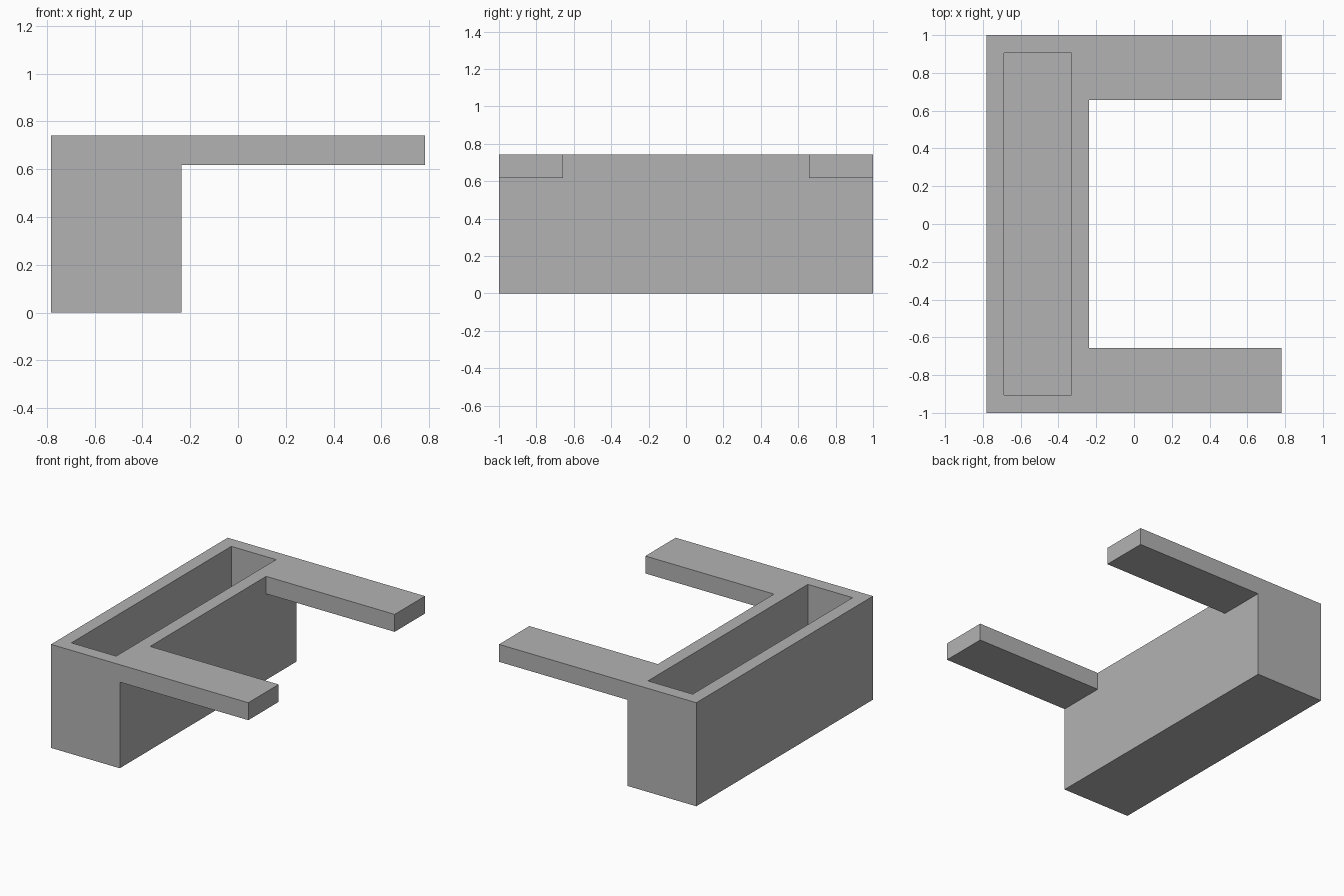
import bpy
import bmesh
from mathutils import Vector

if "Cube" in bpy.data.objects:
    bpy.data.objects.remove(bpy.data.objects["Cube"], do_unlink=True)

# Overall sizes
BACK_X, BODY_X, ARM_X = -0.782, -0.237, 0.782
HALF_Y, ARM_Y = 1.0, 0.657
TOP_Z, ARM_Z = 0.742, 0.617
WALL = 0.095

# Single grey material
grey = bpy.data.materials.new("plain_grey")
grey.use_nodes = True
colour = (0.45, 0.45, 0.45, 1)
grey.diffuse_color = colour
grey.node_tree.nodes["Principled BSDF"].inputs["Base Color"].default_value = colour


def extrude(bm, face, offset):
    """Pull one face out, or push it in, along offset."""
    new_face = bmesh.ops.extrude_discrete_faces(bm, faces=[face])["faces"][0]
    bmesh.ops.translate(bm, verts=new_face.verts, vec=offset)


def facing(bm, axis):
    """Faces whose normal points along axis."""
    bm.normal_update()
    return [f for f in bm.faces if f.normal.dot(Vector(axis)) > 0.99]


# Solid trough block
bm = bmesh.new()
bmesh.ops.create_cube(bm, size=1)
size = Vector((BODY_X - BACK_X, 2 * HALF_Y, TOP_Z))
bmesh.ops.scale(bm, verts=bm.verts, vec=size)
bmesh.ops.translate(bm, verts=bm.verts, vec=((BODY_X + BACK_X) / 2, 0, TOP_Z / 2))

# Hollow with an even wall and floor
opening = facing(bm, (0, 0, 1))[0]
bmesh.ops.inset_region(bm, faces=[opening], thickness=WALL, use_even_offset=True)
extrude(bm, opening, (0, 0, WALL - TOP_Z))

# Mark out the arm ends on the inner side of the block
cuts = [((0, 0, ARM_Z), (0, 0, 1)), ((0, ARM_Y, 0), (0, 1, 0)), ((0, -ARM_Y, 0), (0, 1, 0))]
for point, normal in cuts:
    side = [f for f in facing(bm, (1, 0, 0)) if abs(f.calc_center_median().x - BODY_X) < 0.01]
    edges = list({e for f in side for e in f.edges})
    verts = list({v for f in side for v in f.verts})
    bmesh.ops.bisect_plane(bm, geom=verts + edges + side, plane_co=point, plane_no=normal)

# Pull out the two arms
for f in facing(bm, (1, 0, 0)):
    c = f.calc_center_median()
    if abs(c.x - BODY_X) < 0.01 and c.z > ARM_Z and abs(c.y) > ARM_Y:
        extrude(bm, f, (ARM_X - BODY_X, 0, 0))

bmesh.ops.recalc_face_normals(bm, faces=bm.faces)
mesh = bpy.data.meshes.new("trough_with_arms")
bm.to_mesh(mesh)
bm.free()
mesh.materials.append(grey)
trough = bpy.data.objects.new("trough_with_arms", mesh)
bpy.context.collection.objects.link(trough)
